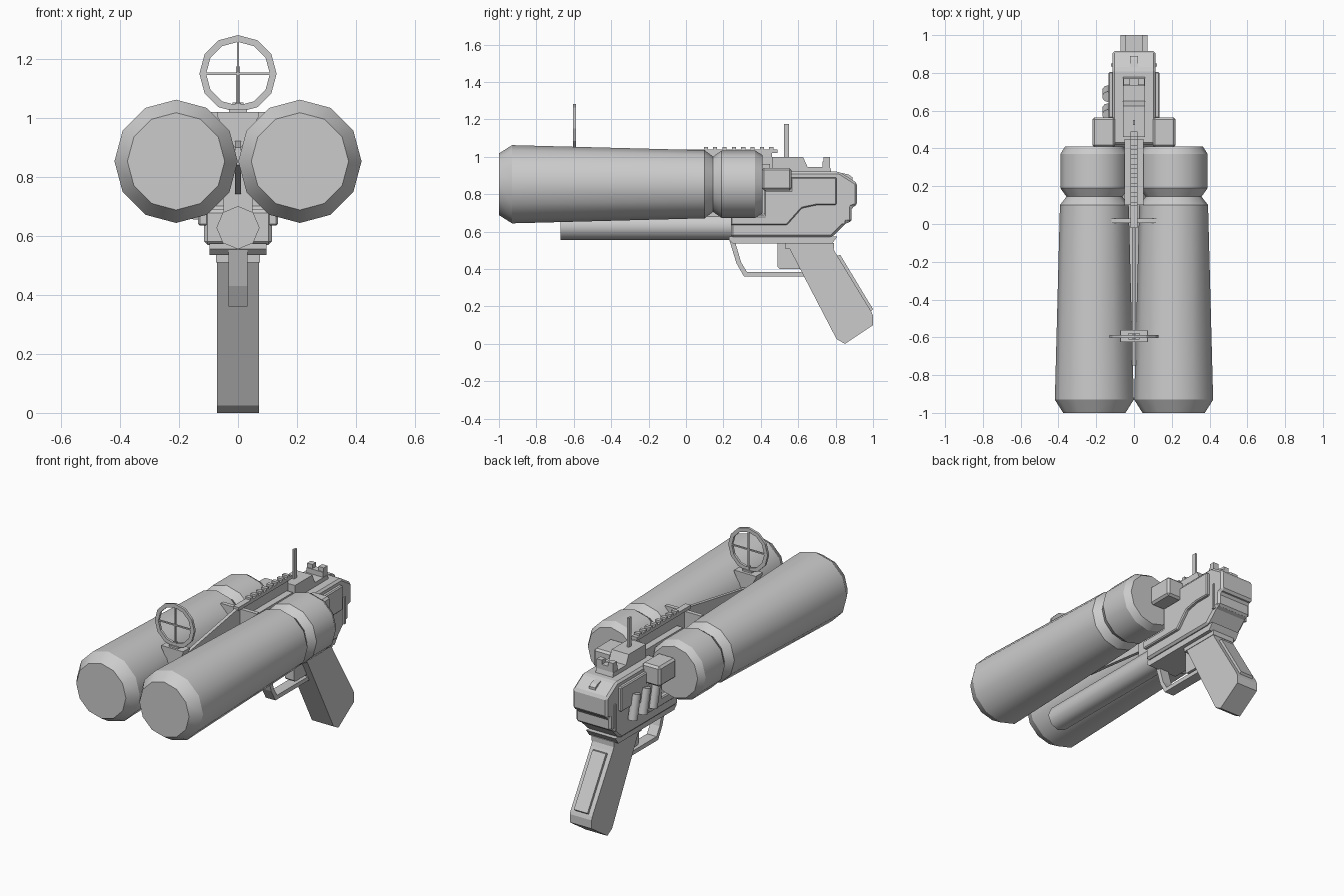
import bpy, bmesh, math
from mathutils import Matrix, Vector

if "Cube" in bpy.data.objects:
    bpy.data.objects.remove(bpy.data.objects["Cube"])

metal = bpy.data.materials.new("grey metal")
metal.diffuse_color = (0.6, 0.6, 0.6, 1)
metal.use_nodes = True
metal.node_tree.nodes["Principled BSDF"].inputs["Base Color"].default_value = metal.diffuse_color


def finish(name, bm, smooth=None):
    bmesh.ops.recalc_face_normals(bm, faces=bm.faces)
    mesh = bpy.data.meshes.new(name)
    bm.to_mesh(mesh)
    bm.free()
    mesh.materials.append(metal)
    ob = bpy.data.objects.new(name, mesh)
    bpy.context.collection.objects.link(ob)
    if smooth:
        bpy.ops.object.select_all(action='DESELECT')
        ob.select_set(True)
        bpy.context.view_layer.objects.active = ob
        bpy.ops.object.shade_smooth_by_angle(angle=math.radians(smooth))
    return ob


def slab(name, pts, a, b, axis='x', bevel=0):
    """Extrude an outline: (y, z) along x, or (x, z) along y."""
    bm = bmesh.new()
    def at(p, t):
        return (t, p[0], p[1]) if axis == 'x' else (p[0], t, p[1])
    lo = [bm.verts.new(at(p, a)) for p in pts]
    hi = [bm.verts.new(at(p, b)) for p in pts]
    n = len(pts)
    bm.faces.new(lo)
    bm.faces.new(hi)
    for i in range(n):
        bm.faces.new((lo[i], lo[(i + 1) % n], hi[(i + 1) % n], hi[i]))
    ob = finish(name, bm)
    if bevel:
        mod = ob.modifiers.new("chamfer", 'BEVEL')
        mod.width, mod.segments = bevel, 1
    return ob


def box(name, x0, x1, y0, y1, z0, z1, bevel=0):
    return slab(name, [(y0, z0), (y1, z0), (y1, z1), (y0, z1)], x0, x1, 'x', bevel)


def turned(name, profile, sides, x, z, smooth):
    """Closed turned solid along y from (y, radius) pairs."""
    bm = bmesh.new()
    rings = []
    for y, r in profile:
        ang = [2 * math.pi * i / sides for i in range(sides)]
        rings.append([bm.verts.new((x + r * math.sin(t), y, z + r * math.cos(t))) for t in ang])
    for p, q in zip(rings, rings[1:]):
        for i in range(sides):
            j = (i + 1) % sides
            bm.faces.new((p[i], p[j], q[j], q[i]))
    bm.faces.new(rings[0])
    bm.faces.new(rings[-1])
    return finish(name, bm, smooth)


# Twin barrels with necked rear chambers, and the tube beneath
barrel = [(-1, 0.165), (-0.93, 0.209), (0.10, 0.182), (0.145, 0.148),
          (0.19, 0.18), (0.37, 0.18), (0.41, 0.155)]
for side, s in (("left", -1), ("right", 1)):
    turned(side + "_barrel", barrel, 12, s * 0.21, 0.853, 31)
turned("under_tube", [(-0.67, 0.073), (0.27, 0.073)], 8, 0, 0.628, 46)

# Receiver
slab("receiver", [(0.24, 0.57), (0.78, 0.57), (0.86, 0.65), (0.885, 0.65), (0.885, 0.73),
                  (0.915, 0.74), (0.915, 0.86), (0.82, 0.92), (0.42, 0.92), (0.42, 0.69),
                  (0.24, 0.69)], -0.115, 0.115, 'x', 0.012)
slab("lower_plate", [(0.23, 0.555), (0.25, 0.535), (0.78, 0.535), (0.81, 0.575), (0.23, 0.575)],
     -0.097, 0.097)
box("grip_collar", -0.075, 0.075, 0.53, 0.79, 0.51, 0.54)
box("barrel_core", -0.05, 0.05, 0.10, 0.45, 0.66, 0.96)
slab("center_spine", [(-0.75, 0.84), (0.46, 0.70), (0.46, 1.03), (0.0, 1.03), (-0.75, 0.90)],
     -0.01, 0.01)
panel = [(0.24, 0.635), (0.54, 0.635), (0.62, 0.725), (0.70, 0.742), (0.805, 0.742),
         (0.805, 0.89), (0.56, 0.89), (0.56, 0.82), (0.42, 0.82), (0.42, 0.685), (0.24, 0.685)]
for side, s in (("left", -1), ("right", 1)):
    slab(side + "_panel", panel, s * 0.10, s * 0.135, 'x', 0.006)
    box(side + "_barrel_mount", s * 0.10, s * 0.22, 0.405, 0.565, 0.82, 0.94, 0.012)
    box(side + "_rear_strip", s * 0.11, s * 0.122, 0.835, 0.85, 0.64, 0.80)

# Shells held on the left side
for i in range(3):
    bm = bmesh.new()
    bmesh.ops.create_cone(bm, cap_ends=True, segments=10, radius1=0.028, radius2=0.028, depth=0.15)
    tilt = Matrix.Translation(Vector((-0.14, 0.50 + 0.095 * i, 0.735))) @ Matrix.Rotation(0.22, 4, 'X')
    bmesh.ops.transform(bm, matrix=tilt, verts=bm.verts)
    finish("side_shell", bm, 40)

# Top block, rear sight, sight post
slab("top_block", [(0.46, 0.91), (0.78, 0.91), (0.77, 0.945), (0.65, 0.945), (0.625, 1.0),
                   (0.46, 1.0)], -0.057, 0.057)
box("rear_sight", -0.055, 0.055, 0.73, 0.77, 0.93, 0.975)
for s in (-1, 1):
    box("rear_sight_ear", s * 0.02, s * 0.055, 0.735, 0.77, 0.97, 1.0)
box("sight_post", -0.006, 0.006, 0.525, 0.55, 0.99, 1.175)
slab("hammer", [(0.82, 0.89), (0.89, 0.86), (0.89, 0.89), (0.87, 0.905), (0.82, 0.915)], -0.02, 0.02)

# Toothed rail
box("rail", -0.018, 0.018, -0.02, 0.49, 1.02, 1.04)
for i in range(8):
    y = 0.095 + i * 0.05
    box("rail_tooth", -0.018, 0.018, y, y + 0.022, 1.035, 1.053)

# Brackets bridging the barrels
wedge = [(-0.12, 1.02), (-0.12, 1.008), (0, 0.88), (0.12, 1.008), (0.12, 1.02)]
slab("rear_bracket", wedge, 0.005, 0.03, 'y')
slab("front_bracket", [(x * 0.6, z) for x, z in wedge], -0.625, -0.56, 'y')
box("front_sight_base", -0.03, 0.03, -0.612, -0.578, 1.015, 1.03)
box("front_sight_stem", -0.01, 0.01, -0.605, -0.585, 1.02, 1.05)

# Ring sight with cross hair
bm = bmesh.new()
loops = []
for r, y in ((0.131, -0.603), (0.131, -0.588), (0.108, -0.588), (0.108, -0.603)):
    loops.append([bm.verts.new((r * math.sin(k * math.pi / 6), y, 1.15 + r * math.cos(k * math.pi / 6)))
                  for k in range(12)])
for k in range(4):
    p, q = loops[k], loops[(k + 1) % 4]
    for i in range(12):
        j = (i + 1) % 12
        bm.faces.new((p[i], p[j], q[j], q[i]))
finish("ring_sight", bm)
box("cross_hair_upright", -0.004, 0.004, -0.599, -0.591, 1.04, 1.26)
box("cross_hair_level", -0.11, 0.11, -0.599, -0.591, 1.146, 1.154)

# Grip, its rear plate, trigger and guard
slab("grip", [(0.545, 0.525), (0.78, 0.525), (0.80, 0.485), (0.992, 0.17), (1.0, 0.15),
              (1.0, 0.10), (0.85, 0.0), (0.805, 0.025)], -0.072, 0.072)
slab("grip_back_plate", [(0.80, 0.47), (0.825, 0.475), (1.0, 0.185), (0.98, 0.165)], -0.045, 0.045)
slab("trigger", [(0.49, 0.54), (0.49, 0.41), (0.50, 0.40), (0.63, 0.40), (0.63, 0.54)], -0.03, 0.03)
slab("trigger_guard", [(0.23, 0.56), (0.27, 0.43), (0.31, 0.36), (0.64, 0.36), (0.64, 0.385),
                       (0.325, 0.385), (0.295, 0.435), (0.258, 0.56)], -0.032, 0.032)
